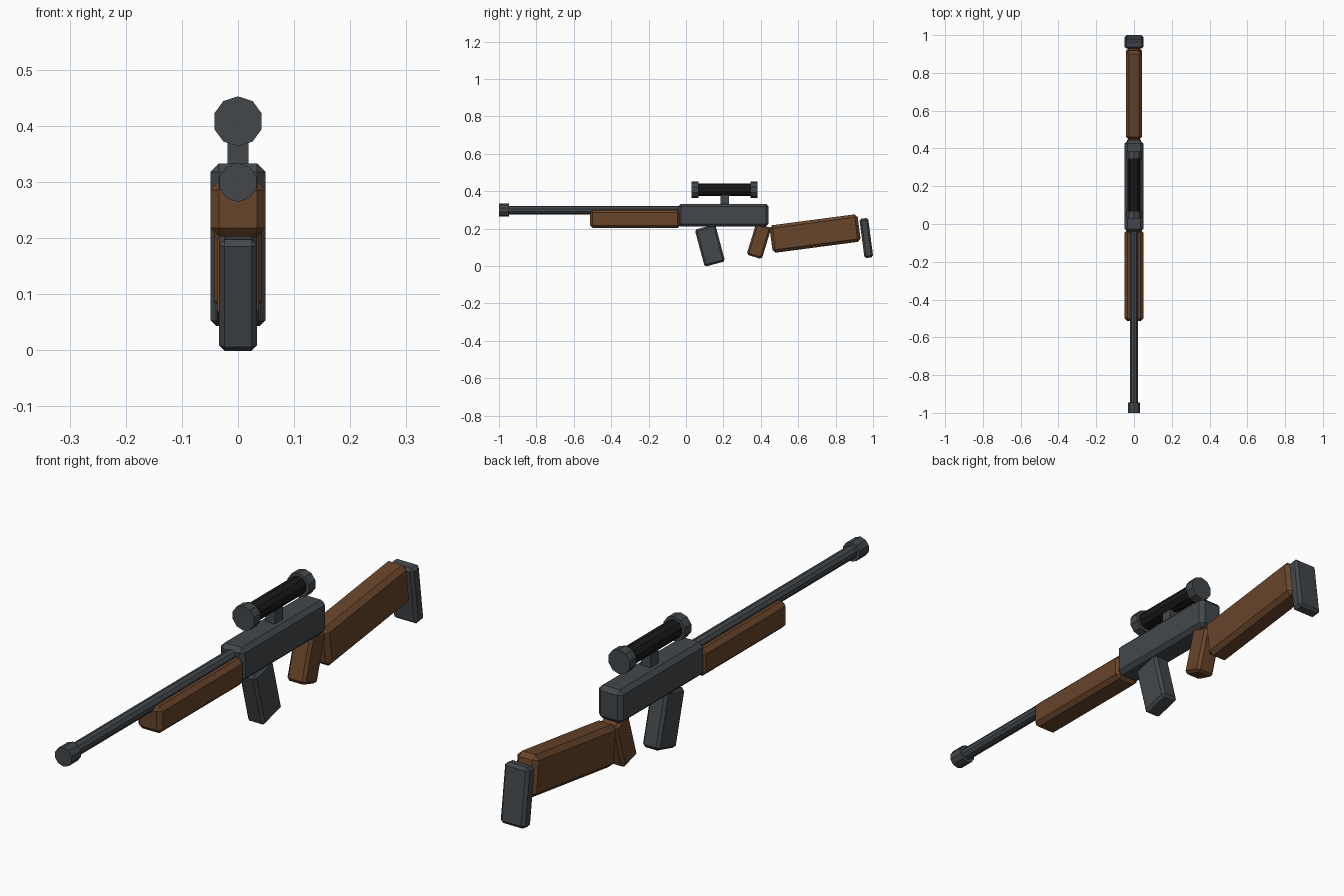
import bpy, bmesh, math
from mathutils import Matrix

cube = bpy.data.objects.get("Cube")
if cube:
    bpy.data.objects.remove(cube, do_unlink=True)


def material(name, rgb):
    m = bpy.data.materials.new(name)
    m.use_nodes = True
    m.diffuse_color = (*rgb, 1)
    bsdf = m.node_tree.nodes["Principled BSDF"]
    bsdf.inputs["Base Color"].default_value = (*rgb, 1)
    bsdf.inputs["Roughness"].default_value = 0.6
    return m


STEEL = material("gunmetal", (0.056, 0.064, 0.071))
WOOD = material("walnut", (0.138, 0.058, 0.023))
BLACK = material("matte_black", (0.010, 0.010, 0.010))


def add_object(name, bm, mat):
    mesh = bpy.data.meshes.new(name)
    bm.to_mesh(mesh)
    bm.free()
    mesh.materials.append(mat)
    obj = bpy.data.objects.new(name, mesh)
    bpy.context.collection.objects.link(obj)
    return obj


def block(name, mat, y, z, size, tilt=0, bevel=0.0):
    """Chamfered box on the centre line, tilted about the x axis."""
    bm = bmesh.new()
    bmesh.ops.create_cube(bm, size=1, matrix=Matrix.Diagonal((*size, 1)))
    obj = add_object(name, bm, mat)
    obj.location = (0, y, z)
    obj.rotation_euler.x = math.radians(tilt)
    if bevel:
        mod = obj.modifiers.new("chamfer", 'BEVEL')
        mod.width = bevel
        mod.segments = 1
    return obj


def tube(name, mat, y0, y1, z, radius):
    """Ten-sided cylinder running along y."""
    bm = bmesh.new()
    bmesh.ops.create_cone(bm, cap_ends=True, segments=10, radius1=radius,
                          radius2=radius, depth=y1 - y0,
                          matrix=Matrix.Rotation(math.pi / 2, 4, 'X'))
    obj = add_object(name, bm, mat)
    obj.location = (0, (y0 + y1) / 2, z)
    return obj


# Body and barrel
block("receiver", STEEL, 0.2, 0.272, (0.098, 0.484, 0.122), bevel=0.015)
block("fore_end", WOOD, -0.272, 0.252, (0.098, 0.484, 0.098), bevel=0.015)
tube("barrel", STEEL, -0.96, 0.0, 0.299, 0.023)
tube("muzzle", STEEL, -1.0, -0.945, 0.299, 0.0345)

# Parts below the body
block("magazine", STEEL, 0.128, 0.11, (0.068, 0.113, 0.205), 15, 0.01)
block("grip", WOOD, 0.39, 0.133, (0.074, 0.085, 0.175), -17, 0.01)

# Shoulder stock
block("stock", WOOD, 0.69, 0.174, (0.086, 0.475, 0.148), 7.5, 0.016)
block("butt_pad", STEEL, 0.964, 0.15, (0.098, 0.047, 0.212), 7.5, 0.01)

# Telescopic sight
block("scope_mount", STEEL, 0.207, 0.355, (0.038, 0.046, 0.07))
tube("scope_tube", BLACK, 0.04, 0.37, 0.408, 0.033)
for name, y in (("scope_front_ring", 0.03), ("scope_rear_ring", 0.345)):
    tube(name, STEEL, y, y + 0.038, 0.408, 0.0445)
